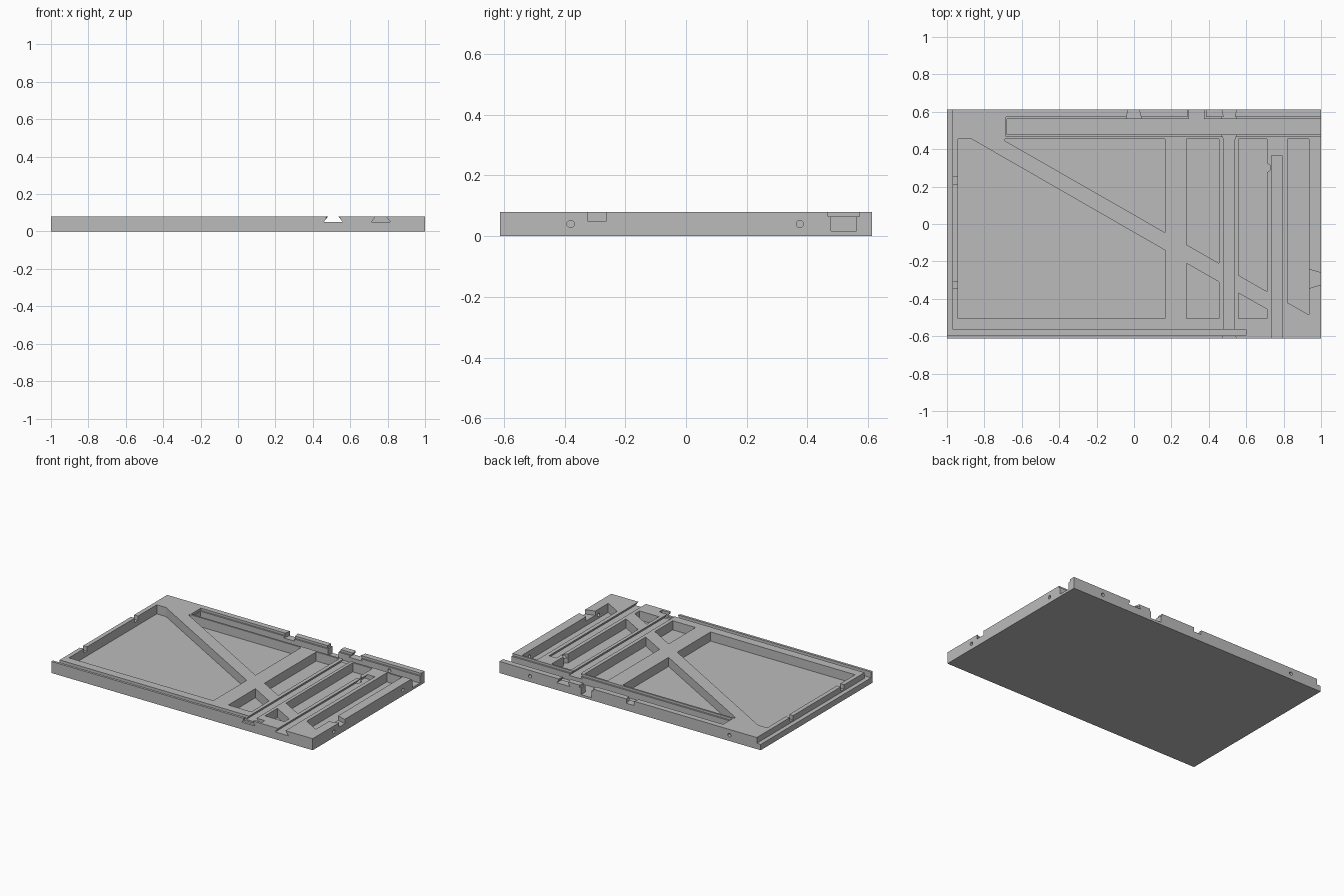
import bpy, bmesh
from mathutils import Matrix, Vector

if "Cube" in bpy.data.objects:
    bpy.data.objects.remove(bpy.data.objects["Cube"])

TOP, FLOOR, SHELF = 0.08, 0.017, 0.05
OVER = 0.1  # cutters reach past the upper face

grey = bpy.data.materials.new("plain grey")
grey.use_nodes = True
grey.diffuse_color = (0.5, 0.5, 0.5, 1)
grey.node_tree.nodes["Principled BSDF"].inputs["Base Color"].default_value = (0.5, 0.5, 0.5, 1)


def prism(name, points, lo, hi, axis="z"):
    """Extrude a 2D outline: (x, y) along z, or (x, z) along y."""
    place = (lambda p, t: (p[0], p[1], t)) if axis == "z" else (lambda p, t: (p[0], t, p[1]))
    bm = bmesh.new()
    face = bm.faces.new([bm.verts.new(place(p, lo)) for p in points])
    ext = bmesh.ops.extrude_face_region(bm, geom=[face])
    verts = [g for g in ext["geom"] if isinstance(g, bmesh.types.BMVert)]
    bmesh.ops.translate(bm, verts=verts, vec=Vector(place((0, 0), hi - lo)))
    bmesh.ops.recalc_face_normals(bm, faces=bm.faces)
    return finish(name, bm)


def finish(name, bm):
    mesh = bpy.data.meshes.new(name)
    bm.to_mesh(mesh)
    bm.free()
    obj = bpy.data.objects.new(name, mesh)
    bpy.context.collection.objects.link(obj)
    mesh.materials.append(grey)
    return obj


def rect(x0, x1, y0, y1):
    return [(x0, y0), (x1, y0), (x1, y1), (x0, y1)]


def rod(centre, radius, depth, axis):
    bm = bmesh.new()
    turn = {"x": Matrix.Rotation(1.5708, 4, "Y"), "y": Matrix.Rotation(1.5708, 4, "X"),
            "z": Matrix()}[axis]
    bmesh.ops.create_cone(bm, cap_ends=True, segments=24, radius1=radius, radius2=radius,
                          depth=depth, matrix=Matrix.Translation(centre) @ turn)
    return finish("rod_cutter", bm)


def cut(cutter):
    mod = panel.modifiers.new("cut", "BOOLEAN")
    mod.operation, mod.solver, mod.object = "DIFFERENCE", "EXACT", cutter
    bpy.context.view_layer.objects.active = panel
    bpy.ops.object.modifier_apply(modifier=mod.name)
    bpy.data.objects.remove(cutter)


def cut_down(points, floor):
    cut(prism("cutter", points, floor, OVER))


panel = prism("panel", rect(-1, 1, -0.612, 0.612), 0, TOP)

# pockets left between the ribs and the diagonal brace
N, S = 0.455, -0.505
pockets = [
    [(-0.94, N), (-0.87, N), (0.165, -0.14), (0.165, S), (-0.94, S)],
    [(-0.69, N), (0.165, N), (0.165, -0.045), (-0.69, 0.445)],
    [(0.28, N), (0.455, N), (0.455, -0.21), (0.28, -0.11)],
    [(0.28, -0.21), (0.455, -0.31), (0.455, S), (0.28, S)],
    [(0.56, N), (0.71, N), (0.71, -0.36), (0.56, -0.275)],
    [(0.56, -0.37), (0.71, -0.455), (0.71, S), (0.56, S)],
    [(0.82, N), (0.935, N), (0.935, -0.485), (0.82, -0.42)],
]
for outline in pockets:
    cut_down(outline, FLOOR)

# long rear channel and its outlet, each with a shallow wider lip
cut_down(rect(-0.68, 1.1, 0.478, 0.561), FLOOR)
cut_down(rect(-0.685, 1.1, 0.467, 0.572), 0.064)
cut_down(rect(0.295, 0.375, 0.52, 0.7), FLOOR)
cut_down(rect(0.285, 0.385, 0.53, 0.7), 0.064)

# edge rebate on the right side joined to the front groove
cut_down([(-1.1, -0.595), (0.6, -0.595), (0.6, -0.565),
          (-0.97, -0.565), (-0.97, 0.7), (-1.1, 0.7)], 0.04)

# dovetail slots running front to back
for x, end in ((0.509, 0.7), (0.764, 0.365)):
    cut(prism("slot_cutter", [(x - 0.051, SHELF), (x + 0.051, SHELF),
                              (x + 0.028, TOP), (x + 0.028, OVER),
                              (x - 0.028, OVER), (x - 0.028, TOP)], -0.7, end, "y"))

# flared mouths of the through slot
for y_wide, y_narrow in ((-0.62, -0.585), (0.49, 0.45), (0.62, 0.57)):
    cut_down([(0.469, y_wide), (0.549, y_wide), (0.538, y_narrow), (0.48, y_narrow)], SHELF)

# tapered notches in the rear and left edges
cut_down([(-0.044, 0.55), (0.042, 0.55), (0.024, 0.63), (-0.028, 0.63)], SHELF)
cut_down([(0.925, -0.24), (0.925, -0.347), (1.02, -0.318), (1.02, -0.267)], SHELF)

# small notches between the large pocket and the rebate
for y in (0.232, -0.325):
    cut_down(rect(-1.05, -0.93, y - 0.018, y + 0.018), SHELF)

# round relief in the pocket wall and dowel holes in the edges
cut(rod((0.708, 0.3, 0.067), 0.023, 0.1, "z"))
for y in (-0.38, 0.375):
    cut(rod((0.98, y, 0.04), 0.012, 0.12, "x"))
for x in (-0.76, 0.765):
    cut(rod((x, 0.6, 0.04), 0.012, 0.1, "y"))
